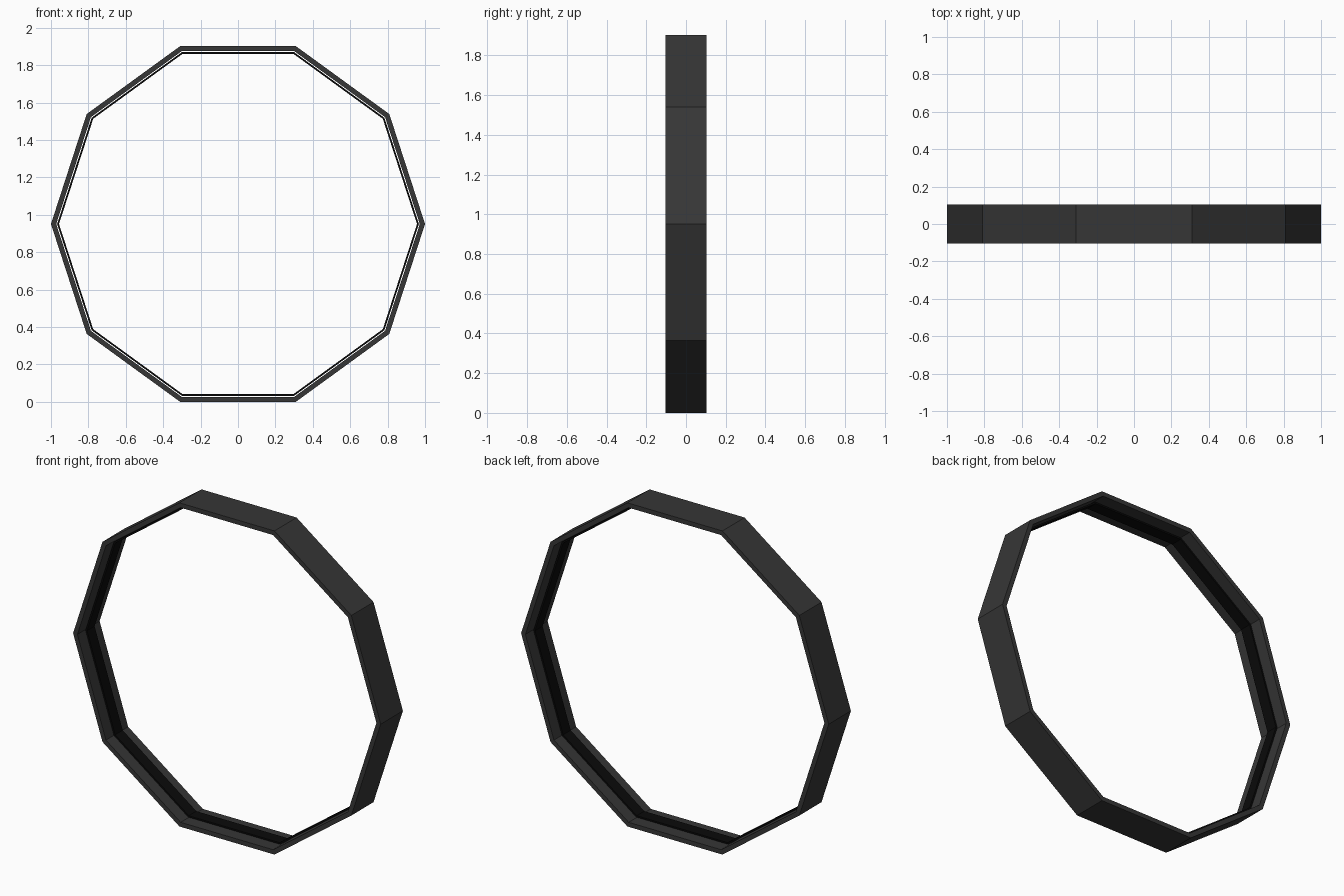
import bpy
import bmesh
import math

if "Cube" in bpy.data.objects:
    bpy.data.objects.remove(bpy.data.objects["Cube"])

SIDES = 10
CENTRE_Z = math.cos(math.pi / SIDES)  # ring rests on a flat side


def material(name, rgb):
    m = bpy.data.materials.new(name)
    m.diffuse_color = (*rgb, 1.0)
    m.use_nodes = True
    m.node_tree.nodes["Principled BSDF"].inputs["Base Color"].default_value = m.diffuse_color
    return m


def ring(name, outer, inner, half_width, mat):
    """Ten-sided band around the y axis with a rectangular cross-section."""
    bm = bmesh.new()
    section = [(outer, -half_width), (outer, half_width),
               (inner, half_width), (inner, -half_width)]
    loops = []
    for i in range(SIDES):
        a = 2 * math.pi * i / SIDES
        loops.append([bm.verts.new((r * math.cos(a), y, CENTRE_Z + r * math.sin(a)))
                      for r, y in section])
    for i in range(SIDES):
        p, q = loops[i], loops[(i + 1) % SIDES]
        for j in range(4):
            k = (j + 1) % 4
            bm.faces.new((p[j], p[k], q[k], q[j]))
    bmesh.ops.recalc_face_normals(bm, faces=bm.faces)
    mesh = bpy.data.meshes.new(name)
    bm.to_mesh(mesh)
    bm.free()
    mesh.materials.append(mat)
    obj = bpy.data.objects.new(name, mesh)
    bpy.context.collection.objects.link(obj)
    return obj


grey = material("dark grey", (0.037, 0.037, 0.037))
black = material("black", (0.003, 0.003, 0.003))

# Wide outer band
ring("outer_band", 1.0, 0.972, 0.103, grey)
# Narrow strip held just inside the band
ring("inner_strip", 0.967, 0.957, 0.035, black)
